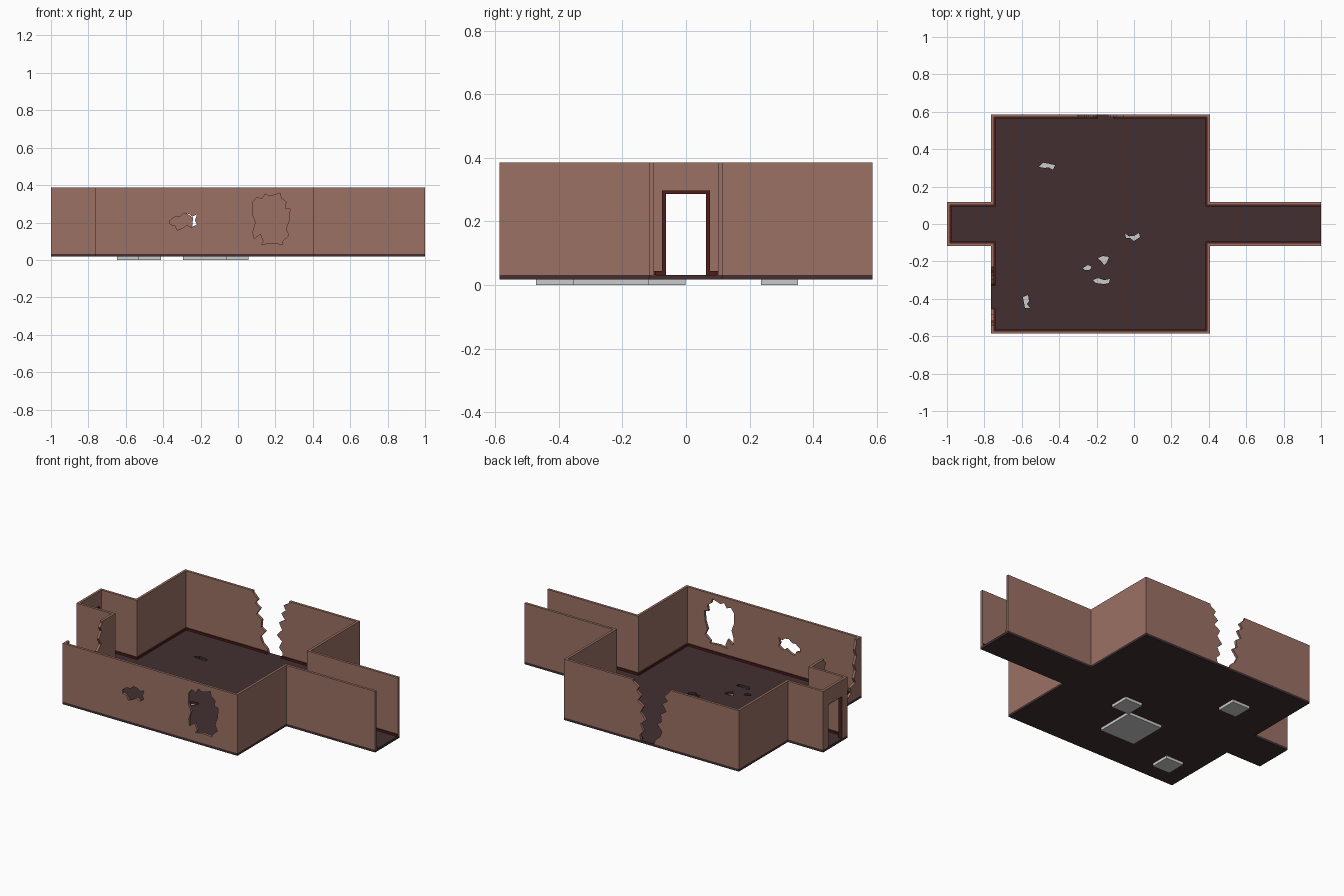
import bpy, bmesh
from mathutils import Vector

if "Cube" in bpy.data.objects:
    bpy.data.objects.remove(bpy.data.objects["Cube"])

Z0, Z1, TOP = 0.017, 0.032, 0.386      # floor bottom, floor top, wall top
T = 0.015                              # wall thickness


def material(name, rgb):
    m = bpy.data.materials.new(name)
    m.diffuse_color = (*rgb, 1)
    m.use_nodes = True
    m.node_tree.nodes["Principled BSDF"].inputs["Base Color"].default_value = m.diffuse_color
    return m


BROWN = material("wall_brown", (0.33, 0.165, 0.13))
DARK = material("floor_dark", (0.055, 0.028, 0.03))
TRIM = material("trim_red", (0.075, 0.012, 0.01))


def finish(name, bm, mat=None):
    bmesh.ops.recalc_face_normals(bm, faces=bm.faces)
    me = bpy.data.meshes.new(name)
    bm.to_mesh(me)
    bm.free()
    ob = bpy.data.objects.new(name, me)
    bpy.context.collection.objects.link(ob)
    if mat:
        me.materials.append(mat)
    return ob


def prism(name, pts, axis, a, b, mat=None):
    """Extrude a 2D outline along an axis from a to b."""
    place = {'x': lambda u, v: (a, u, v), 'y': lambda u, v: (u, a, v),
             'z': lambda u, v: (u, v, a)}[axis]
    vec = Vector([(b - a) * (c == axis) for c in 'xyz'])
    bm = bmesh.new()
    f = bm.faces.new([bm.verts.new(place(*p)) for p in pts])
    r = bmesh.ops.extrude_face_region(bm, geom=[f])
    bmesh.ops.translate(bm, vec=vec, verts=[v for v in r['geom'] if isinstance(v, bmesh.types.BMVert)])
    return finish(name, bm, mat)


def cut(ob, cutters):
    for c in cutters:
        m = ob.modifiers.new("cut", 'BOOLEAN')
        m.operation, m.solver, m.object = 'DIFFERENCE', 'EXACT', c
        bpy.context.view_layer.objects.active = ob
        bpy.ops.object.modifier_apply(modifier=m.name)


def plan(d):
    """Room plan with both corridors, moved inward by d, open at the right end."""
    half = [(1, -0.117 + d), (0.406 - d, -0.117 + d), (0.406 - d, -0.586 + d),
            (-0.764 + d, -0.586 + d), (-0.764 + d, -0.117 + d), (-1 + d, -0.117 + d)]
    return half + [(x, -y) for x, y in reversed(half)]


def band(name, d0, d1, z0, z1, mat):
    return prism(name, plan(d0) + plan(d1)[::-1], 'z', z0, z1, mat)


# Jagged openings in the walls
big_hole = [(.08, .31), (.10, .335), (.128, .325), (.145, .352), (.17, .34), (.225, .357),
            (.23, .33), (.257, .31), (.25, .275), (.278, .272), (.272, .21), (.256, .165),
            (.272, .13), (.235, .098), (.24, .085), (.17, .09), (.125, .082), (.137, .10),
            (.12, .14), (.085, .112), (.08, .15), (.095, .2), (.08, .24)]
small_hole = [(-.365, .21), (-.335, .232), (-.31, .232), (-.29, .25), (-.262, .246), (-.245, .232),
              (-.22, .243), (-.23, .21), (-.22, .19), (-.25, .172), (-.27, .187), (-.30, .168),
              (-.325, .16), (-.338, .185), (-.362, .19)]
back_gap = [(-.30, .45), (-.30, .375), (-.265, .34), (-.285, .315), (-.25, .29), (-.277, .25),
            (-.24, .225), (-.245, .18), (-.215, .16), (-.25, .12), (-.235, .085), (-.205, .06),
            (-.19, .02), (-.11, .02), (-.10, .06), (-.125, .09), (-.105, .13), (-.14, .16),
            (-.105, .20), (-.125, .24), (-.085, .265), (-.11, .30), (-.08, .325), (-.095, .35),
            (-.057, .375), (-.057, .45)]
left_gap = [(-.54, .45), (-.54, .37), (-.525, .33), (-.54, .29), (-.52, .24), (-.535, .20),
            (-.515, .16), (-.53, .13), (-.48, .115), (-.49, .08), (-.455, .06), (-.45, .02),
            (-.33, .02), (-.32, .07), (-.285, .10), (-.30, .14), (-.26, .17), (-.275, .22),
            (-.24, .25), (-.26, .29), (-.235, .33), (-.25, .355), (-.23, .375), (-.23, .45)]
door = [(-.066, .01), (.066, .01), (.066, .289), (-.066, .289)]

cutters = [prism("cut_big_hole", big_hole, 'y', -.65, -.53),
           prism("cut_small_hole", small_hole, 'y', -.65, -.53),
           prism("cut_back_gap", back_gap, 'y', .53, .65),
           prism("cut_left_gap", left_gap, 'x', -.82, -.71),
           prism("cut_door", door, 'x', -1.05, -.95)]

# Walls and the skirting along their inner foot
walls = band("walls", 0, T, Z1, TOP, BROWN)
skirting = band("skirting", T - 0.001, T + 0.008, Z1, Z1 + 0.012, TRIM)
cut(walls, cutters)
cut(skirting, cutters[2:])

# Floor slab with broken holes
floor = prism("floor", plan(0), 'z', Z0, Z1, DARK)
holes = [
    [(-.508, .305), (-.487, .328), (-.455, .322), (-.422, .315), (-.433, .29), (-.455, .302), (-.48, .30)],
    [(-.048, -.05), (-.027, -.066), (0, -.064), (.027, -.048), (.032, -.07), (0, -.091), (-.021, -.075), (-.043, -.075)],
    [(-.193, -.182), (-.166, -.171), (-.134, -.176), (-.144, -.203), (-.16, -.219), (-.176, -.198)],
    [(-.273, -.235), (-.246, -.219), (-.225, -.23), (-.24, -.246), (-.262, -.246)],
    [(-.22, -.30), (-.193, -.289), (-.16, -.30), (-.128, -.294), (-.134, -.316), (-.16, -.321), (-.203, -.316)],
    [(-.594, -.39), (-.567, -.38), (-.561, -.412), (-.572, -.428), (-.556, -.449), (-.583, -.449), (-.588, -.422)],
]
floor_cutters = [prism("cut_floor", h, 'z', -.02, .08) for h in holes]
cut(floor, floor_cutters)
for c in cutters + floor_cutters:
    bpy.data.objects.remove(c)


# Door frame: lining in the opening and trim on the inner face
def arch(w_out, z_out, w_in=.063, z_in=.286):
    return [(-w_out, Z1), (-w_out, z_out), (w_out, z_out), (w_out, Z1),
            (w_in, Z1), (w_in, z_in), (-w_in, z_in), (-w_in, Z1)]


prism("door_lining", arch(.066, .289), 'x', -1, -1 + T, TRIM)
prism("door_trim", arch(.075, .298), 'x', -1 + T, -1 + T + 0.009, TRIM)

# Grey plates under the floor holes
for i, (x, y, s) in enumerate([(-.295, -.354, .235), (-.06, -.119, .117),
                               (-.647, -.471, .117), (-.53, .235, .117)]):
    prism(f"under_plate_{i + 1}", [(x, y), (x + s, y), (x + s, y + s), (x, y + s)], 'z', 0, Z0)
